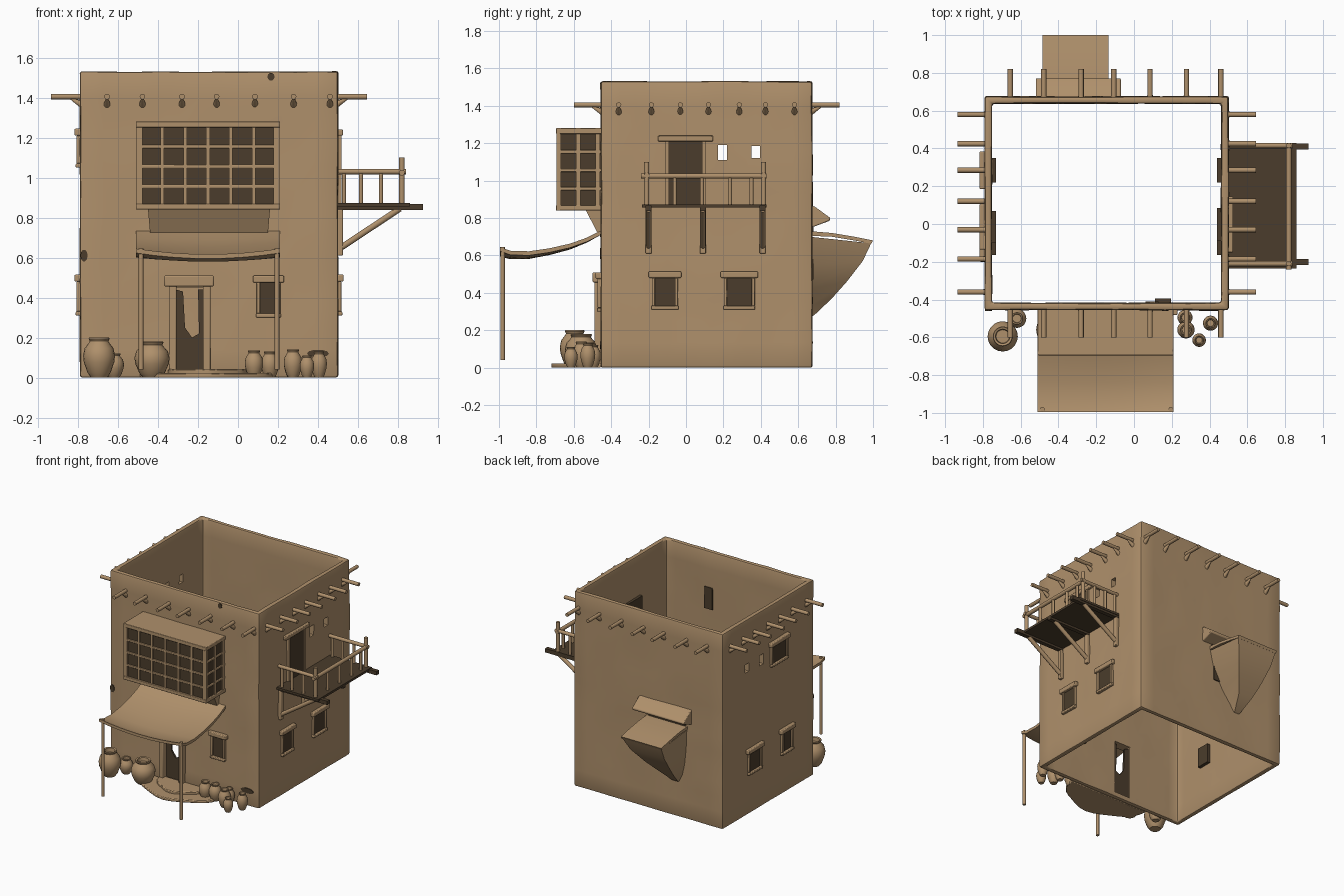
import bpy, bmesh, math
from mathutils import Vector, noise

if "Cube" in bpy.data.objects:
    bpy.data.objects.remove(bpy.data.objects["Cube"])


def material(name, rgb):
    m = bpy.data.materials.new(name)
    m.diffuse_color = (*rgb, 1)
    m.use_nodes = True
    m.node_tree.nodes["Principled BSDF"].inputs["Base Color"].default_value = m.diffuse_color
    return m


TAN = material("mud_plaster", (0.43, 0.28, 0.148))
DARK = material("dark_wood", (0.07, 0.046, 0.025))
X0, X1, Y0, Y1, H = -0.79, 0.50, -0.455, 0.675, 1.53


def loft(name, rings, mat=TAN, loop=False, bevel=0):
    """Skin a list of equal closed rings; cap the ends unless looped."""
    bm = bmesh.new()
    vs = [[bm.verts.new(p) for p in r] for r in rings]
    n = len(rings[0])
    pairs = list(zip(vs, vs[1:])) + ([(vs[-1], vs[0])] if loop else [])
    for a, b in pairs:
        for i in range(n):
            bm.faces.new((a[i], a[(i + 1) % n], b[(i + 1) % n], b[i]))
    if not loop:
        bm.faces.new(vs[0])
        bm.faces.new(vs[-1])
    bmesh.ops.recalc_face_normals(bm, faces=bm.faces)
    me = bpy.data.meshes.new(name)
    bm.to_mesh(me)
    bm.free()
    me.materials.append(mat)
    ob = bpy.data.objects.new(name, me)
    bpy.context.collection.objects.link(ob)
    if bevel:
        b = ob.modifiers.new("soft_edges", 'BEVEL')
        b.width, b.segments = bevel, 2
    return ob


def rect(x0, x1, y0, y1, z):
    return [(x0, y0, z), (x1, y0, z), (x1, y1, z), (x0, y1, z)]


def box(name, x0, x1, y0, y1, z0, z1, mat=TAN, bevel=0):
    return loft(name, [rect(x0, x1, y0, y1, z0), rect(x0, x1, y0, y1, z1)], mat, bevel=bevel)


def rod(name, p, q, r0, r1=None, mat=TAN, n=10):
    p, q = Vector(p), Vector(q)
    rot = (q - p).to_track_quat('Z', 'Y')
    ring = lambda c, r: [c + rot @ Vector((r * math.cos(t), r * math.sin(t), 0))
                         for t in (2 * math.pi * i / n for i in range(n))]
    return loft(name, [ring(p, r0), ring(q, r0 if r1 is None else r1)], mat)


def on_wall(wall, u, d):
    """u runs along the wall, d is the distance out of it."""
    return {'front': (u, Y0 - d), 'back': (u, Y1 + d),
            'left': (X0 - d, u), 'right': (X1 + d, u)}[wall]


def wall_box(name, wall, u0, u1, d0, d1, z0, z1, mat=TAN, bevel=0):
    a, b = on_wall(wall, u0, d0), on_wall(wall, u1, d1)
    xs, ys = sorted((a[0], b[0])), sorted((a[1], b[1]))
    return box(f"{wall}_{name}", *xs, *ys, z0, z1, mat, bevel)


def window(wall, u0, u1, z0, z1):
    wall_box("window_pane", wall, u0, u1, -0.06, 0.006, z0, z1, DARK)
    wall_box("window_hood", wall, u0 - 0.035, u1 + 0.035, -0.01, 0.028, z1, z1 + 0.035, bevel=0.006)
    wall_box("window_sill", wall, u0 - 0.02, u1 + 0.02, -0.01, 0.022, z0 - 0.02, z0, bevel=0.005)
    for u in (u0 - 0.018, u1):
        wall_box("window_jamb", wall, u, u + 0.018, -0.01, 0.018, z0, z1, bevel=0.004)


# Walls: an open tube, slightly uneven, with door and vent holes
T = 0.037
outer = lambda z: rect(X0, X1, Y0, Y1, z)
inner = lambda z: rect(X0 + T, X1 - T, Y0 + T, Y1 - T, z)
walls = loft("house_walls", [outer(0), outer(H), inner(H), inner(0)], loop=True)
bm = bmesh.new()
bm.from_mesh(walls.data)
for axis, lo, hi in ((0, X0, X1), (1, Y0, Y1), (2, 0, H)):
    for i in range(1, 13):
        co, no = Vector(), Vector()
        co[axis], no[axis] = lo + 0.02 + (hi - lo - 0.04) * i / 13, 1
        bmesh.ops.bisect_plane(bm, geom=bm.verts[:] + bm.edges[:] + bm.faces[:],
                               plane_co=co, plane_no=no)
bm.normal_update()
for v in bm.verts:
    shift = v.normal * noise.noise(v.co * 5) * 0.006
    if v.co.z < 0.01:
        shift.z = 0
    v.co += shift
bm.to_mesh(walls.data)
bm.free()
bev = walls.modifiers.new("worn_edges", 'BEVEL')
bev.width, bev.segments, bev.angle_limit = 0.012, 2, math.radians(50)
cutters = [box("door_cutter", -0.31, -0.175, -0.6, -0.3, 0.035, 0.45),
           box("vent_cutter", -1, 1, 0.17, 0.22, 1.11, 1.19),
           box("vent_cutter", -1, 1, 0.35, 0.395, 1.12, 1.185)]
for c in cutters:
    m = walls.modifiers.new("hole", 'BOOLEAN')
    m.object, m.operation, m.solver = c, 'DIFFERENCE', 'EXACT'
deps = bpy.context.evaluated_depsgraph_get()
baked = bpy.data.meshes.new_from_object(walls.evaluated_get(deps))
walls.modifiers.clear()
walls.data = baked
for c in cutters:
    bpy.data.objects.remove(c)

# Roof beams on all four sides, each with a small plaster wedge below
along_x = (-0.655, -0.478, -0.28, -0.107, 0.085, 0.278, 0.46)
along_y = (0.58, 0.425, 0.285, 0.12, -0.03, -0.185, -0.36)
for wall, spots in (('front', along_x), ('back', along_x), ('left', along_y), ('right', along_y)):
    for u in spots:
        at = lambda d, z: (*on_wall(wall, u, d), z)
        rod(f"{wall}_roof_beam", at(-0.02, 1.405), at(0.145, 1.405), 0.014)
        rod(f"{wall}_beam_wedge", at(-0.01, 1.365), at(0.045, 1.395), 0.018, 0.006)

# Windows
window('front', 0.11, 0.195, 0.32, 0.475)
for side in ('left', 'right'):
    window(side, -0.165, -0.06, 0.33, 0.48)
    window(side, 0.22, 0.35, 0.33, 0.48)
window('left', -0.1, 0.07, 1.07, 1.21)

# Front door frame, broken door leaf and steps
for x in (-0.345, -0.175):
    wall_box("door_jamb", 'front', x, x + 0.037, -0.01, 0.035, 0.03, 0.46, bevel=0.006)
wall_box("door_lintel", 'front', -0.37, -0.12, -0.01, 0.045, 0.455, 0.51, bevel=0.008)
leaf = [(-0.31, 0.03), (-0.175, 0.03), (-0.175, 0.44), (-0.2, 0.44), (-0.195, 0.22),
        (-0.23, 0.2), (-0.265, 0.25), (-0.275, 0.43), (-0.31, 0.44)]
loft("broken_door", [[(x, y, z) for x, z in leaf] for y in (-0.445, -0.43)], DARK)
for name, rx, ry, h in (("lower_step", 0.34, 0.25, 0.022), ("upper_step", 0.2, 0.17, 0.042)):
    arc = [(-0.15 + rx * math.cos(t), Y0 - ry * math.sin(t) * (1 + 0.06 * math.sin(5 * t)))
           for t in (math.pi * i / 16 for i in range(17))]
    loft(name, [[(x, y, z) for x, y in arc] for z in (0, h)], bevel=0.005)

# Lattice bay over the door: dark core with light bars
BX0, BX1, BY, BZ0, BZ1 = -0.51, 0.21, -0.695, 0.84, 1.28
box("bay_core", BX0 + 0.012, BX1 - 0.012, BY + 0.012, Y0 + 0.01, BZ0 + 0.01, BZ1 - 0.01, DARK)
for z, h in ((0.84, 0.028), (0.947, 0.018), (1.047, 0.018), (1.145, 0.018), (1.25, 0.03)):
    e = 0 if h > 0.02 else -0.004
    box("bay_rail", BX0 - e, BX1 + e, BY - e, Y0 + 0.01, z, z + h, bevel=0.004)
for i in range(7):
    x, w = BX0 + 0.016 + (BX1 - BX0 - 0.032) * i / 6, 0.016 if i in (0, 6) else 0.009
    box("bay_front_bar", x - w, x + w, BY + 0.003, BY + 0.02, BZ0, BZ1)
for i in range(3):
    y = BY + 0.016 + 0.103 * i
    for x in (BX0 + 0.003, BX1 - 0.02):
        box("bay_side_bar", x, x + 0.017, y - 0.012, y + 0.012, BZ0, BZ1)
loft("bay_corbel", [rect(-0.44, 0.15, -0.475, Y0 + 0.01, 0.725), rect(-0.45, 0.16, -0.535, Y0 + 0.01, 0.84)])
wall_box("bay_inner_opening", 'front', 0.06, 0.13, -0.045, -0.03, 1.08, 1.25, DARK)

# Sagging cloth awning on two posts
line = [(-0.45, 0.735), (-0.53, 0.695), (-0.62, 0.663), (-0.73, 0.638), (-0.84, 0.622), (-0.94, 0.625), (-0.995, 0.645)]
strips = []
for k, (y, z) in enumerate(line):
    top = [(-0.51 + 0.09 * i, y, z - 0.028 * k / 6 * (1 - (i / 4 - 1) ** 2)) for i in range(9)]
    strips.append(top + [(x, yy, zz - 0.022) for x, yy, zz in reversed(top)])
loft("awning_cloth", strips)
for x in (-0.485, 0.195):
    rod("awning_post", (x, -0.98, 0.04), (x, -0.98, 0.645), 0.012)

# Balcony: door, floor, beams, braces and railing
wall_box("balcony_door", 'right', -0.09, 0.085, -0.06, 0.008, 0.87, 1.215, DARK)
wall_box("balcony_lintel", 'right', -0.15, 0.145, -0.01, 0.025, 1.21, 1.24, bevel=0.005)
for y in (-0.11, 0.085):
    wall_box("balcony_jamb", 'right', y, y + 0.02, -0.01, 0.018, 0.87, 1.21)
box("balcony_floor", 0.49, 0.86, -0.235, 0.43, 0.855, 0.872, DARK)
for y in (-0.2, 0.09, 0.41):
    box("floor_beam", 0.49, 0.925 if y != 0.09 else 0.86, y - 0.016, y + 0.016, 0.838, 0.868, DARK)
    rod("balcony_brace", (0.5, y, 0.64), (0.81, y, 0.845), 0.016)
    box("brace_wall_post", 0.49, 0.525, y - 0.016, y + 0.016, 0.61, 0.84, bevel=0.005)
for y in (-0.21, 0.415):
    rod("side_rail", (0.49, y, 1.03), (0.84, y, 1.03), 0.014)
    rod("corner_post", (0.82, y, 0.865), (0.82, y, 1.10), 0.014)
    for x in (0.53, 0.615, 0.715):
        rod("side_baluster", (x, y, 0.865), (x, y, 1.03), 0.011)
rod("front_rail", (0.82, -0.24, 1.025), (0.82, 0.43, 1.025), 0.015)
for y in (-0.06, 0.085, 0.235, 0.35):
    rod("front_baluster", (0.82, y, 0.865), (0.82, y, 1.03), 0.011)

# Rear chute: draped body narrowing downwards, with a hood over it
chute = []
for x0, x1, y, zi, zo in ((-0.41, -0.36, 0.685, 0.27, 0.28), (-0.44, -0.32, 0.78, 0.33, 0.37),
                          (-0.46, -0.25, 0.86, 0.42, 0.46), (-0.475, -0.18, 0.945, 0.55, 0.57),
                          (-0.48, -0.14, 0.99, 0.70, 0.665)):
    chute.append([(x0, 0.66, zi), (x1, 0.66, zi), (x1, y, zo), (x0, y, zo)])
loft("chute_body", chute)
side = [(0.66, 0.73), (0.78, 0.72), (0.9, 0.7), (1.0, 0.68), (0.99, 0.662), (0.9, 0.68), (0.78, 0.7), (0.66, 0.705)]
loft("chute_cover", [[(x, y, z) for y, z in side] for x in (-0.485, -0.135)])
hood = [(0.66, 0.87), (0.69, 0.86), (0.772, 0.80), (0.768, 0.785), (0.66, 0.745)]
loft("chute_hood", [[(x, y, z) for y, z in hood] for x in (-0.52, -0.07)], bevel=0.006)
wall_box("chute_gap", 'back', -0.47, -0.15, -0.01, 0.006, 0.72, 0.76, DARK)
wall_box("chute_side_gap", 'back', -0.26, -0.17, -0.01, 0.008, 0.47, 0.58, DARK)

# Clay pots: one turned profile at several sizes
profile = [(0.5, 0), (0.72, 0.12), (0.95, 0.38), (1, 0.55), (0.9, 0.73), (0.66, 0.86),
           (0.58, 0.91), (0.66, 0.97), (0.62, 1), (0.48, 0.98), (0.44, 0.84)]
for x, y, r, h in ((-0.695, -0.595, 0.08, 0.2), (-0.43, -0.56, 0.088, 0.18), (-0.62, -0.5, 0.05, 0.12),
                   (0.08, -0.52, 0.046, 0.135), (0.16, -0.51, 0.046, 0.13), (0.275, -0.56, 0.046, 0.14),
                   (0.27, -0.495, 0.04, 0.12), (0.345, -0.615, 0.036, 0.11), (0.405, -0.525, 0.04, 0.13)):
    loft("clay_pot", [[(x + a * r * math.cos(t), y + a * r * math.sin(t), b * h)
                       for t in (math.pi * i / 10 for i in range(20))] for a, b in profile])

# Dark worn patches on the front wall
for x, z, w, h in ((0.4, 0.12, 0.055, 0.02), (0.165, 1.505, 0.018, 0.02), (-0.77, 0.61, 0.018, 0.03)):
    ring = [(x + w * math.cos(t), z + h * math.sin(t)) for t in (math.pi * i / 5 for i in range(10))]
    loft("worn_patch", [[(a, y, b) for a, b in ring] for y in (Y0 - 0.006, Y0 + 0.003)], DARK)

# Smooth shading with sharp edges kept
for ob in bpy.context.scene.objects:
    ob.select_set(True)
bpy.context.view_layer.objects.active = walls
bpy.ops.object.shade_smooth_by_angle(angle=math.radians(38))
